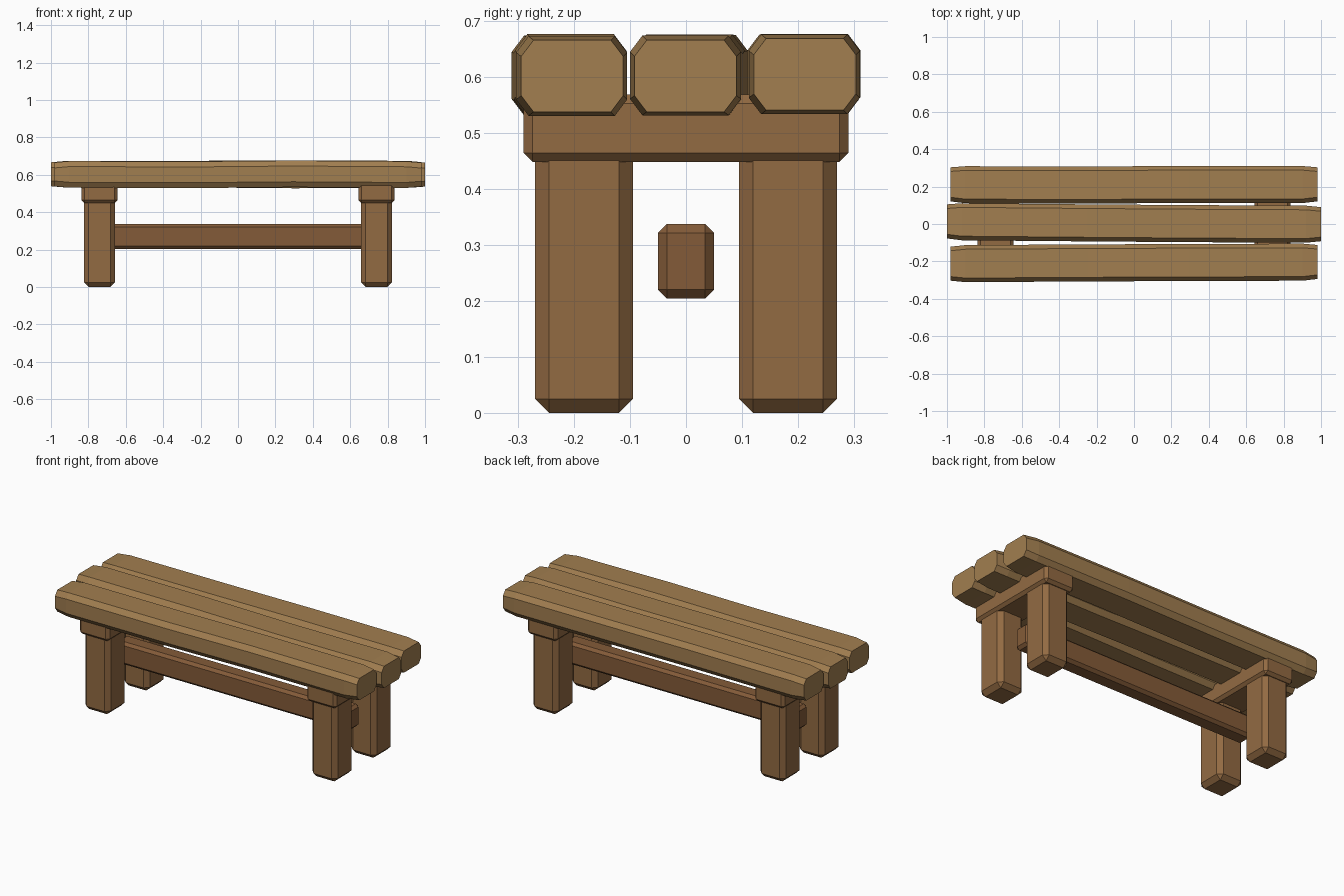
import bpy, bmesh
from mathutils import Vector

if "Cube" in bpy.data.objects:
    bpy.data.objects.remove(bpy.data.objects["Cube"])


def material(name, rgb):
    m = bpy.data.materials.new(name)
    m.diffuse_color = (*rgb, 1)
    m.use_nodes = True
    m.node_tree.nodes["Principled BSDF"].inputs["Base Color"].default_value = m.diffuse_color
    return m


seat_wood = material("seat_wood", (0.36, 0.21, 0.08))
leg_wood = material("leg_wood", (0.29, 0.145, 0.055))
rail_wood = material("rail_wood", (0.23, 0.105, 0.04))


def finish(bm, name, mat):
    bmesh.ops.recalc_face_normals(bm, faces=bm.faces)
    me = bpy.data.meshes.new(name)
    bm.to_mesh(me)
    bm.free()
    me.materials.append(mat)
    ob = bpy.data.objects.new(name, me)
    bpy.context.collection.objects.link(ob)
    return ob


def block(name, lo, hi, chamfer, mat):
    """Box between two corners with every edge chamfered."""
    lo, hi = Vector(lo), Vector(hi)
    bm = bmesh.new()
    bmesh.ops.create_cube(bm, size=1)
    for v in bm.verts:
        v.co = (lo + hi) / 2 + v.co * (hi - lo)
    bmesh.ops.bevel(bm, geom=bm.edges[:], offset=chamfer, segments=1,
                    affect='EDGES')
    return finish(bm, name, mat)


def plank(name, half_len, y_offsets, z_offsets):
    """Hewn plank: octagonal rings along x, tapered at the ends."""
    stations = (-1, -0.92, -0.25, 0.3, 0.92, 1)
    bm = bmesh.new()
    rings = []
    for t, yo, zo in zip(stations, y_offsets, z_offsets):
        end = abs(t) == 1
        w, h = (0.091, 0.064) if end else (0.099, 0.071)
        cy, cz = 0.022, 0.029
        outline = [(w, h - cz), (w - cy, h), (cy - w, h), (-w, h - cz),
                   (-w, cz - h), (cy - w, -h), (w - cy, -h), (w, cz - h)]
        rings.append([bm.verts.new((t * half_len, yo + y, 0.602 + zo + z))
                      for y, z in outline])
    for a, b in zip(rings, rings[1:]):
        for i in range(8):
            j = (i + 1) % 8
            bm.faces.new((a[i], a[j], b[j], b[i]))
    bm.faces.new(rings[0])
    bm.faces.new(rings[-1])
    return finish(bm, name, seat_wood)


# Three seat planks, slightly uneven
plank("front_plank", 0.98, (-0.212, -0.212, -0.208, -0.206, -0.204, -0.203),
      (0.0, 0.0, -0.002, 0.003, -0.001, -0.001))
plank("middle_plank", 1.0, (0.014, 0.012, 0.006, 0.002, -0.001, -0.001),
      (0.001, 0.001, 0.002, -0.003, 0.0, -0.001))
plank("rear_plank", 0.98, (0.212, 0.21, 0.208, 0.212, 0.211, 0.212),
      (0.0, 0.0, 0.002, 0.003, 0.002, 0.002))

# Cross beams and legs at both ends
for side, x in (("left", -0.74), ("right", 0.74)):
    block(f"{side}_cross_beam", (x - 0.097, -0.29, 0.448),
          (x + 0.097, 0.29, 0.568), 0.016, leg_wood)
    for row, y in (("front", -0.182), ("rear", 0.182)):
        block(f"{row}_{side}_leg", (x - 0.083, y - 0.0875, 0),
              (x + 0.083, y + 0.0875, 0.5), 0.025, leg_wood)

# Long stretcher between the leg pairs
block("stretcher", (-0.76, -0.05, 0.204), (0.76, 0.05, 0.337), 0.016, rail_wood)
